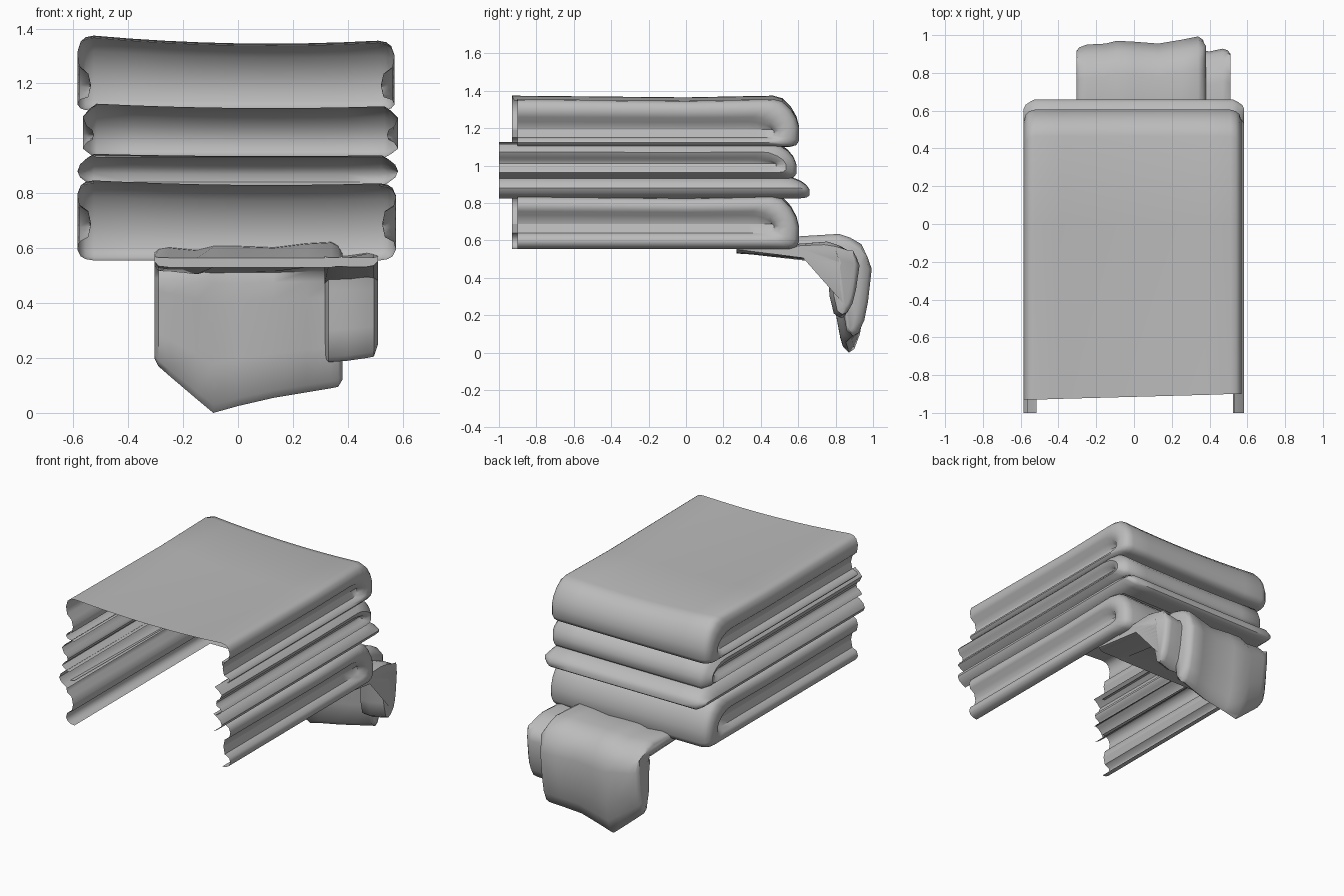
import bpy
import math

if "Cube" in bpy.data.objects:
    bpy.data.objects.remove(bpy.data.objects["Cube"])

fabric = bpy.data.materials.new("grey_fabric")
fabric.diffuse_color = (0.5, 0.5, 0.5, 1)
fabric.use_nodes = True
fabric.node_tree.nodes["Principled BSDF"].inputs["Base Color"].default_value = fabric.diffuse_color


def loft(name, rings, closed=False, keep=lambda i, j: True, caps=False):
    """Skin a list of equal-length point rings running from left to right."""
    n = len(rings[0])
    verts = [p for ring in rings for p in ring]
    faces = []
    for i in range(len(rings) - 1):
        for j in range(n if closed else n - 1):
            if keep(i, j):
                k = (j + 1) % n
                faces.append((i * n + j, (i + 1) * n + j, (i + 1) * n + k, i * n + k))
    if caps:
        faces.append(tuple(range(n)))
        faces.append(tuple(reversed(range(len(verts) - n, len(verts)))))
    mesh = bpy.data.meshes.new(name)
    mesh.from_pydata(verts, [], faces)
    mesh.validate()
    mesh.materials.append(fabric)
    obj = bpy.data.objects.new(name, mesh)
    bpy.context.collection.objects.link(obj)
    bpy.ops.object.select_all(action='DESELECT')
    obj.select_set(True)
    bpy.context.view_layer.objects.active = obj
    bpy.ops.object.shade_smooth_by_angle(angle=math.radians(50))
    return obj


# Fold outline: (distance from the fold end, height fraction)
FOLD = [(-.14, 1), (-.09, .95), (-.045, .79), (-.015, .6), (0, .4), (0, .14), (-.015, .04), (-.05, 0), (-.14, 0)]


def u_shape(front, back, low, high, sag=0):
    h = high - low
    pts = [(front, high + sag), (0, high - .01 * h / .27 + sag)]
    pts += [(back + dy, low + f * h + sag * f) for dy, f in FOLD]
    return pts + [(0, low), (front, low)]


def towel(name, front, back, low, high, slot, slot_back, insets, right=.575, left=-.585,
          sag_amount=.07, covered=False):
    """Folded towel: nested U rings on both sides, joined across the back (and top)."""
    s_low, s_high = slot
    mid = (s_low + s_high) / 2

    def side_ring(t, edge, inset):
        sign = 1 if edge > 0 else -1
        skew = front + (.015 * sign if front > -.99 else 0)
        x = edge - sign * inset
        sag = sag_amount * (x - .12) ** 2
        outer = u_shape(skew, back, low, high, sag)
        if t > 1:
            inner, t = u_shape(skew, slot_back, mid, mid), 1
        else:
            inner = u_shape(skew, slot_back, s_low, s_high)
        return [(x, a[0] + (b[0] - a[0]) * t, a[1] + (b[1] - a[1]) * t)
                for a, b in zip(outer, inner)]

    rings = [side_ring(t, left, d) for t, d in reversed(insets)]
    for k in range(1, 8):
        x = left + .06 + (right - left - .12) * k / 8
        sag = sag_amount * (x - .12) ** 2
        y = front + (.015 * x / .55 if front > -.99 else 0)
        rings.append([(x, a, b) for a, b in u_shape(y, back, low, high, sag)])
    rings += [side_ring(t, right, d) for t, d in insets]
    a = len(insets) - 1

    def keep(i, j):
        if i < a or i >= a + 8:
            return True
        return j < 10 if covered else 2 <= j < 10

    return loft(name, rings, keep=keep)


thick = [(0, .06), (.06, .03), (.18, .012), (.45, 0), (.8, .008), (1, .04), (2, .05)]
thin = [(0, .05), (.2, .025), (.5, 0), (.85, .015), (1, .035), (2, .04)]
flat = [(0, .06), (.25, .035), (.6, .01), (1, 0)]

# Stack of folded towels, from top to bottom
towel("top_towel", -.915, .605, 1.10, 1.345, (1.15, 1.235), .47, thick, right=.57, covered=True)
towel("second_towel", -1, .59, .93, 1.11, (.995, 1.03), .48, thin, right=.583, left=-.565, sag_amount=.04)
towel("thin_towel", -1, .66, .825, .935, (.88, .88), .61, flat, right=.583, sag_amount=.02)
towel("bottom_towel", -.915, .605, .555, .83, (.64, .735), .47, thick, right=.575, sag_amount=.04)

# Cloth outline in depth and height, outer side then inner side
DRAPE = [(.27, .565), (.57, .615), (.81, .63), (.87, .61), (.93, .575), (.965, .50), (.985, .43),
         (.965, .22), (.945, .10), (.915, .02), (.885, 0), (.855, .03), (.83, .18), (.825, .40),
         (.815, .47), (.80, .51), (.77, .53), (.27, .53)]


def cloth(name, stations):
    """Stations: x, hem height, depth shift of the hanging part, top shift, thickness."""
    rings = []
    for x, hem, dy, dz, thickness in stations:
        ring = []
        for y, z in DRAPE:
            if z < .53:
                z = .53 - (.53 - z) * (.53 - hem) / .53
            elif y > .5:
                z += dz
            if y > .8:
                y += dy
            # pinch the edges towards the middle of the cloth
            cy, cz = (.89, z) if z < .5 else (y, .575)
            ring.append((x, cy + (y - cy) * thickness, cz + (z - cz) * thickness))
        rings.append(ring)
    loft(name, rings, closed=True, caps=True)


# Cloth hanging over the back: wide panel and narrow side panel
cloth("hanging_cloth", [
    (-.305, .20, -.05, -.03, .5), (-.29, .17, -.045, -.02, .9), (-.25, .135, -.035, -.015, 1),
    (-.15, .05, -.03, -.025, 1), (-.09, 0, -.015, -.01, 1), (.0, .025, -.02, -.01, 1),
    (.13, .055, -.03, -.015, 1), (.25, .075, -.01, 0, 1), (.34, .09, .008, .005, 1),
    (.365, .095, .0, -.005, .9), (.38, .12, -.02, -.03, .5)])
cloth("narrow_cloth", [
    (.315, .20, -.05, -.06, .5), (.33, .185, -.06, -.045, .9), (.40, .19, -.07, -.045, .95),
    (.47, .20, -.055, -.035, .95), (.495, .205, -.06, -.04, .85), (.51, .25, -.07, -.05, .5)])
